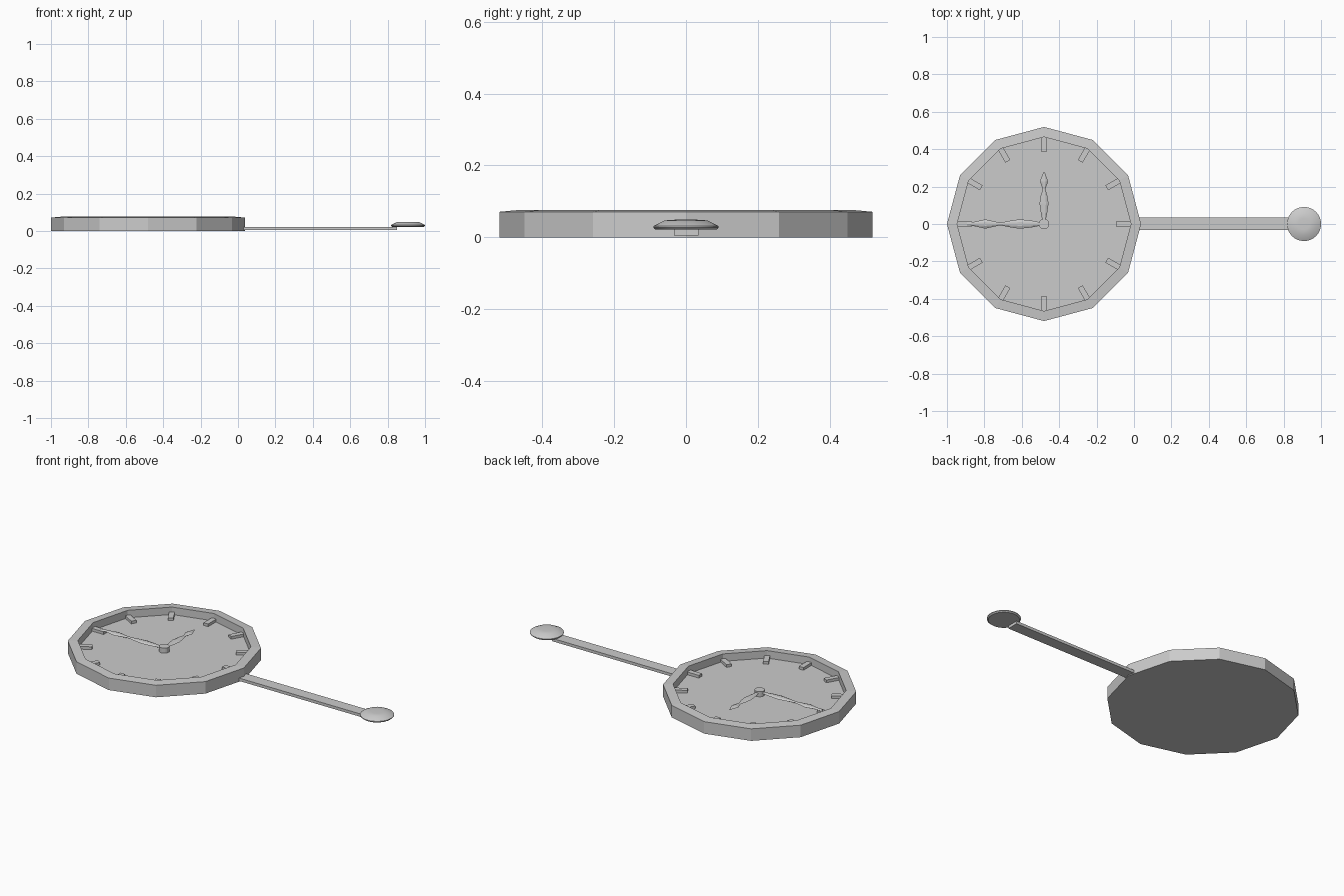
import bpy, bmesh, math
from mathutils import Matrix, Vector

if "Cube" in bpy.data.objects:
    bpy.data.objects.remove(bpy.data.objects["Cube"])

CX = -0.481          # clock centre on x
FLOOR = 0.032        # height of the recessed dial


def make(name, bm):
    bmesh.ops.recalc_face_normals(bm, faces=bm.faces)
    me = bpy.data.meshes.new(name)
    bm.to_mesh(me)
    bm.free()
    ob = bpy.data.objects.new(name, me)
    bpy.context.collection.objects.link(ob)
    return ob


def lathe(name, profile, sides, x):
    """Closed revolve of (radius, z) rings, capped at both ends."""
    bm = bmesh.new()
    rings = []
    for r, z in profile:
        rings.append([bm.verts.new((x + r * math.cos(2 * math.pi * i / sides),
                                    r * math.sin(2 * math.pi * i / sides), z))
                      for i in range(sides)])
    for a, b in zip(rings, rings[1:]):
        for i in range(sides):
            j = (i + 1) % sides
            bm.faces.new((a[i], a[j], b[j], b[i]))
    bm.faces.new(rings[0])
    bm.faces.new(rings[-1])
    return make(name, bm)


def box(bm, lo, hi, rot=Matrix()):
    lo, hi = Vector(lo), Vector(hi)
    m = rot @ Matrix.Translation((lo + hi) / 2) @ Matrix.Diagonal((*(hi - lo), 1))
    bmesh.ops.create_cube(bm, size=1, matrix=m)


def hand(name, stations, angle, z):
    """Leaf-shaped hand with a ridged diamond section, from (distance, half width, half height)."""
    bm = bmesh.new()
    rot = Matrix.Translation((CX, 0, z)) @ Matrix.Rotation(angle, 4, 'Z')
    rings = []
    for d, w, h in stations:
        pts = [(d, w, 0), (d, w * 0.4, h), (d, -w * 0.4, h),
               (d, -w, 0), (d, -w * 0.4, -h), (d, w * 0.4, -h)]
        rings.append([bm.verts.new(rot @ Vector(p)) for p in pts])
    for a, b in zip(rings, rings[1:]):
        for i in range(6):
            j = (i + 1) % 6
            bm.faces.new((a[i], a[j], b[j], b[i]))
    bm.faces.new(rings[0])
    bm.faces.new(rings[-1])
    return make(name, bm)


# Twelve-sided case with sloping rim and recessed dial
lathe("clock_case", [(0.519, 0), (0.519, 0.071), (0.465, 0.076), (0.465, FLOOR)], 12, CX)

# Hour markers
bm = bmesh.new()
for i in range(12):
    rot = Matrix.Translation((CX, 0, 0)) @ Matrix.Rotation(i * math.pi / 6, 4, 'Z')
    box(bm, (0.387, -0.015, FLOOR - 0.004), (0.467, 0.015, FLOOR + 0.016), rot)
make("hour_markers", bm)

# Centre pin and hands
lathe("centre_pin", [(0.028, FLOOR - 0.004), (0.028, 0.062)], 16, CX)
hand("hour_hand", [(0.015, 0.008, 0.004), (0.06, 0.017, 0.005), (0.11, 0.024, 0.006),
                   (0.15, 0.018, 0.005), (0.187, 0.007, 0.004), (0.228, 0.022, 0.006),
                   (0.278, 0.003, 0.002)], math.pi / 2, 0.05)
hand("minute_hand", [(0.015, 0.008, 0.004), (0.07, 0.019, 0.005), (0.13, 0.025, 0.006),
                     (0.18, 0.018, 0.005), (0.235, 0.007, 0.004), (0.315, 0.025, 0.006),
                     (0.365, 0.013, 0.005), (0.412, 0.007, 0.003)], math.pi, 0.05)

# Pendulum rod
bm = bmesh.new()
box(bm, (-0.02, -0.033, 0.005), (0.85, 0.035, 0.022))
make("pendulum_rod", bm)

# Domed pendulum bob
bob = lathe("pendulum_bob", [(0.084, 0.021), (0.091, 0.027), (0.091, 0.031),
                             (0.06, 0.047), (0.03, 0.049)], 32, 0.909)
bpy.context.view_layer.objects.active = bob
bob.select_set(True)
bpy.ops.object.shade_smooth_by_angle(angle=math.radians(30))
